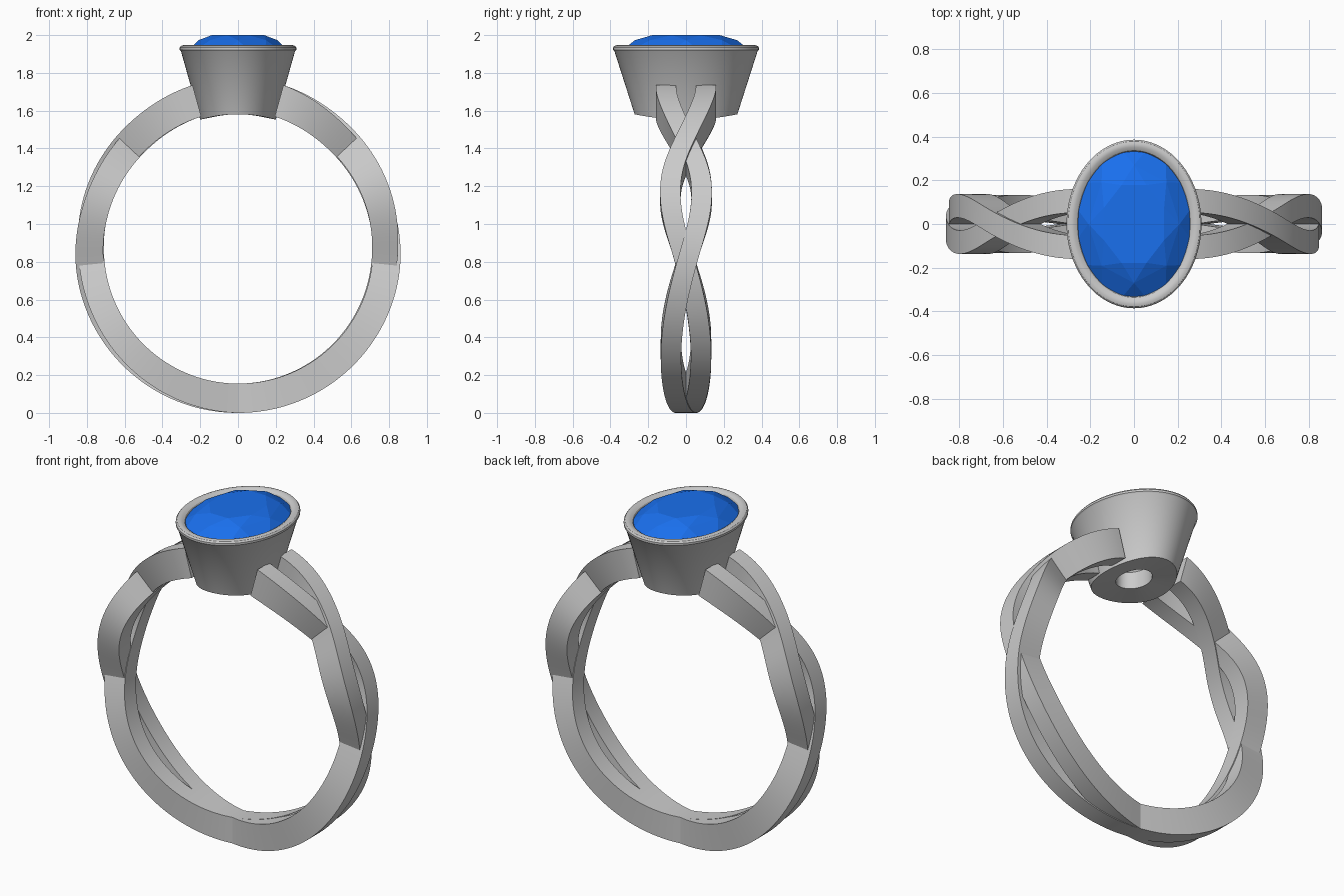
import bpy, bmesh
from math import sin, cos, pi, radians, sqrt, copysign

if "Cube" in bpy.data.objects:
    bpy.data.objects.remove(bpy.data.objects["Cube"])

CZ, FINGER = 0.868, 0.713     # finger hole centre height and radius


def finish(bm, name, smooth=True):
    bmesh.ops.recalc_face_normals(bm, faces=bm.faces)
    me = bpy.data.meshes.new(name)
    bm.to_mesh(me)
    bm.free()
    ob = bpy.data.objects.new(name, me)
    bpy.context.collection.objects.link(ob)
    if smooth:
        bpy.ops.object.select_all(action='DESELECT')
        ob.select_set(True)
        bpy.context.view_layer.objects.active = ob
        bpy.ops.object.shade_smooth_by_angle(angle=radians(30))
    return ob


def loft(bm, rings, closed):
    """Join rings of points with quads; close the loop or cap the ends."""
    vs = [[bm.verts.new(p) for p in r] for r in rings]
    n, m = len(vs), len(vs[0])
    for i in range(n if closed else n - 1):
        a, b = vs[i], vs[(i + 1) % n]
        for j in range(m):
            k = (j + 1) % m
            bm.faces.new((a[j], a[k], b[k], b[j]))
    if not closed:
        bm.faces.new(vs[0])
        bm.faces.new(vs[-1])


def curve(knots, t):
    """Smooth interpolation through (t, value) knots."""
    i = max(k for k in range(len(knots) - 1) if knots[k][0] <= t)

    def slope(k):
        a, b = knots[max(k - 1, 0)], knots[min(k + 1, len(knots) - 1)]
        return (b[1] - a[1]) / (b[0] - a[0])
    (t0, v0), (t1, v1) = knots[i], knots[i + 1]
    h = t1 - t0
    u = (t - t0) / h
    return ((2*u**3 - 3*u*u + 1) * v0 + (u**3 - 2*u*u + u) * h * slope(i)
            + (3*u*u - 2*u**3) * v1 + (u**3 - u*u) * h * slope(i + 1))


# Twisted band strands: angle is measured from the bottom of the ring
END = 164.5
PHASE = [(0, 0), (48, 0.5), (84, 1), (110, 1.5), (133, 2), (END, 2.55)]
SWING = [(0, 0.08), (110, 0.083), (END, 0.107)]
OUTER = [(0, 0.868), (90, 0.854), (135, 0.869), (END, 0.9)]
INNER = [(0, 0.713), (135, 0.714), (END, 0.727)]
WEAVE = [(0, 0), (50, 0.009), (84, 0.009), (110, -0.006), (133, -0.009), (END, 0)]


def strand(name, side):
    bm = bmesh.new()
    rings = []
    steps = 180
    for i in range(steps + 1):
        deg = END * (2 * i / steps - 1)
        a = min(abs(deg), END)
        y = -side * copysign(1, deg) * curve(SWING, a) * sin(pi * curve(PHASE, a))
        d = side * curve(WEAVE, a)
        r0, r1 = curve(INNER, a) + 0.25 * d, curve(OUTER, a) + d
        w = 0.054
        s, c = sin(radians(deg)), cos(radians(deg))
        rings.append([(r * s, y + o, CZ - r * c)
                      for r, o in ((r0, -w), (r1, -w), (r1, w), (r0, w))])
    loft(bm, rings, False)
    return finish(bm, name)


strand("band_strand_a", 1)
strand("band_strand_b", -1)

# Oval bezel cup; None heights follow the finger hole
PROFILE = [(0.2, 0.272, None), (0.302, 0.379, 1.915), (0.309, 0.386, 1.922),
           (0.309, 0.386, 1.934), (0.302, 0.379, 1.943), (0.29, 0.367, 1.947),
           (0.275, 0.352, 1.945), (0.261, 0.337, 1.936), (0.253, 0.329, 1.92),
           (0.25, 0.326, 1.88), (0.085, 0.115, 1.68), (0.085, 0.115, None)]
bm = bmesh.new()
N = 96
rings = []
for rx, ry, z in PROFILE:
    ring = []
    for i in range(N):
        x, y = rx * cos(2*pi*i/N), ry * sin(2*pi*i/N)
        ring.append((x, y, z or CZ + sqrt(FINGER**2 - x*x)))
    rings.append(ring)
loft(bm, rings, True)
finish(bm, "bezel")

# Faceted oval gem: hull of table, crown, girdle and pavilion points
bm = bmesh.new()
for scale, z, n, turn in ((0.57, 2.0, 8, 0.5), (0.8, 1.973, 8, 0), (1, 1.925, 16, 0.5),
                          (1, 1.912, 16, 0.5), (0.5, 1.8, 8, 0), (0.02, 1.7, 8, 0)):
    for i in range(n):
        a = 2 * pi * (i + turn) / n
        bm.verts.new((0.262 * scale * cos(a), 0.338 * scale * sin(a), z))
res = bmesh.ops.convex_hull(bm, input=bm.verts)
loose = [v for v in bm.verts if not v.link_faces]
bmesh.ops.delete(bm, geom=loose, context='VERTS')
gem = finish(bm, "gem", smooth=False)
blue = bpy.data.materials.new("blue_gem")
blue.diffuse_color = (0.01, 0.16, 0.85, 1)
blue.use_nodes = True
blue.node_tree.nodes["Principled BSDF"].inputs["Base Color"].default_value = blue.diffuse_color
gem.data.materials.append(blue)
